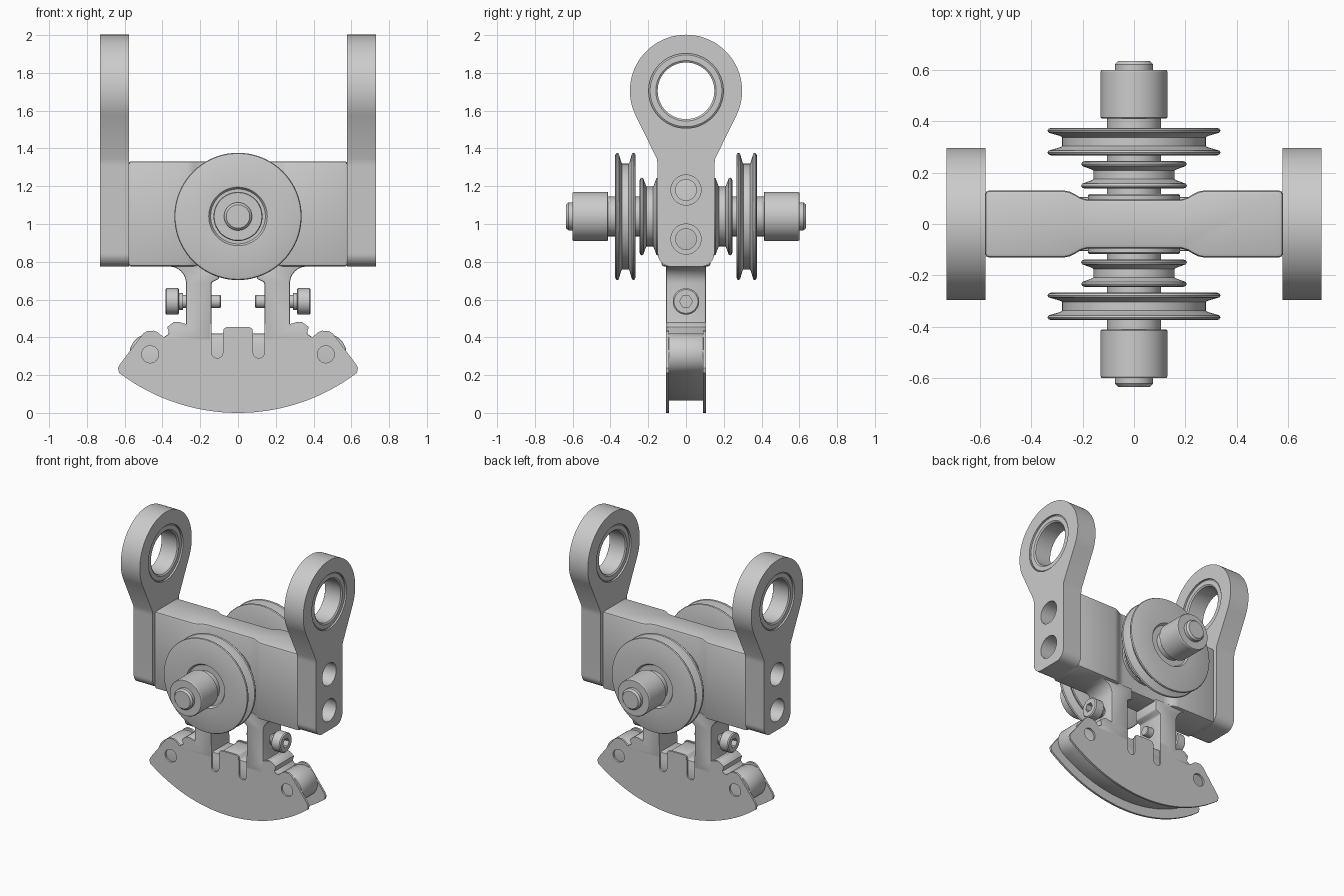
import bpy, bmesh
from math import sin, cos, radians, pi

if "Cube" in bpy.data.objects:
    bpy.data.objects.remove(bpy.data.objects["Cube"])

AXLE_Z = 1.04


def place(axis, u, v, h):
    """Map a 2D profile point plus height along an axis to 3D."""
    return {'x': (h, u, v), 'y': (u, h, v), 'z': (u, v, h)}[axis]


def arc(cx, cy, r, a0, a1, n):
    return [(cx + r * cos(radians(a0 + (a1 - a0) * i / n)),
             cy + r * sin(radians(a0 + (a1 - a0) * i / n))) for i in range(n + 1)]


def flip(pts):
    return [(-u, v) for u, v in reversed(pts)]


def finish(name, bm, bevel=0, cutters=()):
    bmesh.ops.remove_doubles(bm, verts=bm.verts, dist=1e-5)
    bmesh.ops.recalc_face_normals(bm, faces=bm.faces)
    me = bpy.data.meshes.new(name)
    bm.to_mesh(me)
    bm.free()
    ob = bpy.data.objects.new(name, me)
    bpy.context.collection.objects.link(ob)
    if bevel:
        m = ob.modifiers.new("bevel", 'BEVEL')
        m.width, m.segments, m.limit_method = bevel, 2, 'ANGLE'
        m.angle_limit = radians(35)
    for c in cutters:
        m = ob.modifiers.new("cut", 'BOOLEAN')
        m.operation, m.object, m.solver = 'DIFFERENCE', c, 'EXACT'
    if ob.modifiers:
        dg = bpy.context.evaluated_depsgraph_get()
        dg.update()
        ob.data = bpy.data.meshes.new_from_object(ob.evaluated_get(dg))
        ob.modifiers.clear()
    for c in cutters:
        bpy.data.objects.remove(c)
    bpy.ops.object.select_all(action='DESELECT')
    ob.select_set(True)
    bpy.context.view_layer.objects.active = ob
    bpy.ops.object.shade_smooth_by_angle(angle=radians(32))
    return ob


def prism(name, axis, pts, lo, hi, bevel=0, cutters=()):
    bm = bmesh.new()
    a = [bm.verts.new(place(axis, u, v, lo)) for u, v in pts]
    b = [bm.verts.new(place(axis, u, v, hi)) for u, v in pts]
    bm.faces.new(a)
    bm.faces.new(b[::-1])
    for i in range(len(pts)):
        j = (i + 1) % len(pts)
        bm.faces.new((a[i], b[i], b[j], a[j]))
    return finish(name, bm, bevel, cutters)


def lathe(name, axis, centre, prof, seg=64, closed=False, side=1, cutters=()):
    """Revolve (radius, height) points; centre is the 2D centre across the axis."""
    bm = bmesh.new()
    rings = [[bm.verts.new(place(axis, centre[0] + r * cos(2 * pi * k / seg),
                                 centre[1] + r * sin(2 * pi * k / seg), h * side))
              for k in range(seg)] for r, h in prof]
    n = len(rings)
    for i in range(n if closed else n - 1):
        p, q = rings[i], rings[(i + 1) % n]
        for k in range(seg):
            j = (k + 1) % seg
            bm.faces.new((p[k], p[j], q[j], q[k]))
    return finish(name, bm, 0, cutters)


def drill(axis, centre, r, lo, hi, side=1, seg=48):
    ob = lathe("cutter", axis, centre, [(0, lo), (r, lo), (r, hi), (0, hi)], seg, side=side)
    ob.hide_render = True
    return ob


def pulley(name, rim, groove, y0, y1, side):
    half = [(0.10, y0 + .015), (0.145, y0 + .015), (0.155, y0), (rim - .014, y0),
            (rim - .004, y0 + .004), (rim, y0 + .011), (rim - .004, y0 + .019),
            (groove + .008, y0 + .032), (groove, y0 + .037)]
    prof = half + [(r, y0 + y1 - h) for r, h in reversed(half)]
    lathe(name, 'y', (0, AXLE_Z), prof, 80, True, side)


# crossbar with a narrowed waist
q = [(.58, .13), (.27, .13), (.25, .126), (.23, .116), (.21, .104), (.19, .097), (.17, .095)]
top = q + flip(q)
prism("crossbar", 'z', top + [(-u, -v) for u, v in top], .775, 1.332, .014)

# two legs with clip ledges at their feet
leg = ([(.10, .79), (.10, .71), (.14, .69), (.14, .38), (.395, .38), (.395, .40), (.365, .42),
        (.375, .455), (.34, .48), (.315, .482), (.275, .462)]
       + arc(.365, .685, .09, 180, 90, 8) + [(.365, .79)])
for side, pts in (("right", leg), ("left", flip(leg))):
    prism("leg_" + side, 'y', pts, -.105, .105, .008)

# thin sector plates front and back, concentric with the axle
half = ([(.06, .455), (.075, .445), (.08, .42)] + arc(.11, .32, .03, 180, 360, 10)
        + [(.14, .47), (.275, .47), (.315, .482), (.34, .48), (.375, .455), (.365, .42),
           (.378, .404), (.395, .402), (.425, .427), (.445, .435), (.48, .434), (.502, .42),
           (.625, .258), (.635, .238), (.632, .222)]
        + arc(0, AXLE_Z, 1.04, -52.8, -89, 20))
for side, name in ((-1, "sector_plate_front"), (1, "sector_plate_back")):
    prism(name, 'y', half + flip(half), *sorted((side * .09, side * .105)),
          cutters=[drill('y', (x, .31), .045, -.2, .2) for x in (-.465, .465)])

# sector core, forming the bottom of the cable groove
half = ([(.06, .45), (.08, .42), (.14, .42), (.30, .40), (.37, .39)]
        + arc(.465, .31, .11, 125, -57.5, 20) + arc(0, AXLE_Z, .975, -59, -89, 16))
prism("sector_core", 'y', half + flip(half), -.092, .092, .006)

# hanging ears with bushings and bolt holes
ear = [(.15, .85)] + [(.15, 1.31), (.154, 1.345)] + arc(0, 1.705, .297, -25.5, 90, 24)
ear = arc(.08, .845, .07, -90, 0, 8) + ear[1:]
for s, side in ((1, "right"), (-1, "left")):
    cuts = [drill('x', (0, 1.705), .198, .5, .8, s, 64)]
    for z in (.92, 1.18):
        cuts += [drill('x', (0, z), .08, .62, .8, s), drill('x', (0, z), .055, .5, .65, s)]
    prism("ear_" + side, 'x', ear + flip(ear)[1:], *sorted((s * .578, s * .73)), cutters=cuts)
    lathe("ear_bushing_" + side, 'x', (0, 1.705),
          [(.15, .592), (.16, .585), (.19, .585), (.2, .592),
           (.2, .716), (.19, .723), (.16, .723), (.15, .716)], 64, True, s)

    # socket-head adjusting screw through each leg
    lathe("adjusting_screw_" + side, 'x', (0, .59),
          [(0, .09), (.03, .09), (.035, .096), (.035, .29), (.045, .29), (.045, .312),
           (.063, .312), (.07, .318), (.07, .378), (.063, .385), (0, .385)], 40, side=s,
          cutters=[drill('x', (0, .59), .034, .345, .5, s, 6)])

# axle, hub and pulleys on both faces
for s, side in ((-1, "front"), (1, "back")):
    lathe("hub_" + side, 'y', (0, AXLE_Z),
          [(0, 0), (.18, 0), (.18, .112), (.175, .116), (0, .116)], side=s)
    lathe("axle_" + side, 'y', (0, AXLE_Z),
          [(0, 0), (.105, 0), (.105, .412), (.126, .412), (.13, .416), (.13, .594), (.126, .6),
           (.074, .6), (.074, .622), (.062, .635), (0, .635)], side=s)
    pulley("small_pulley_" + side, .206, .158, .138, .245, s)
    pulley("large_pulley_" + side, .337, .28, .267, .375, s)
